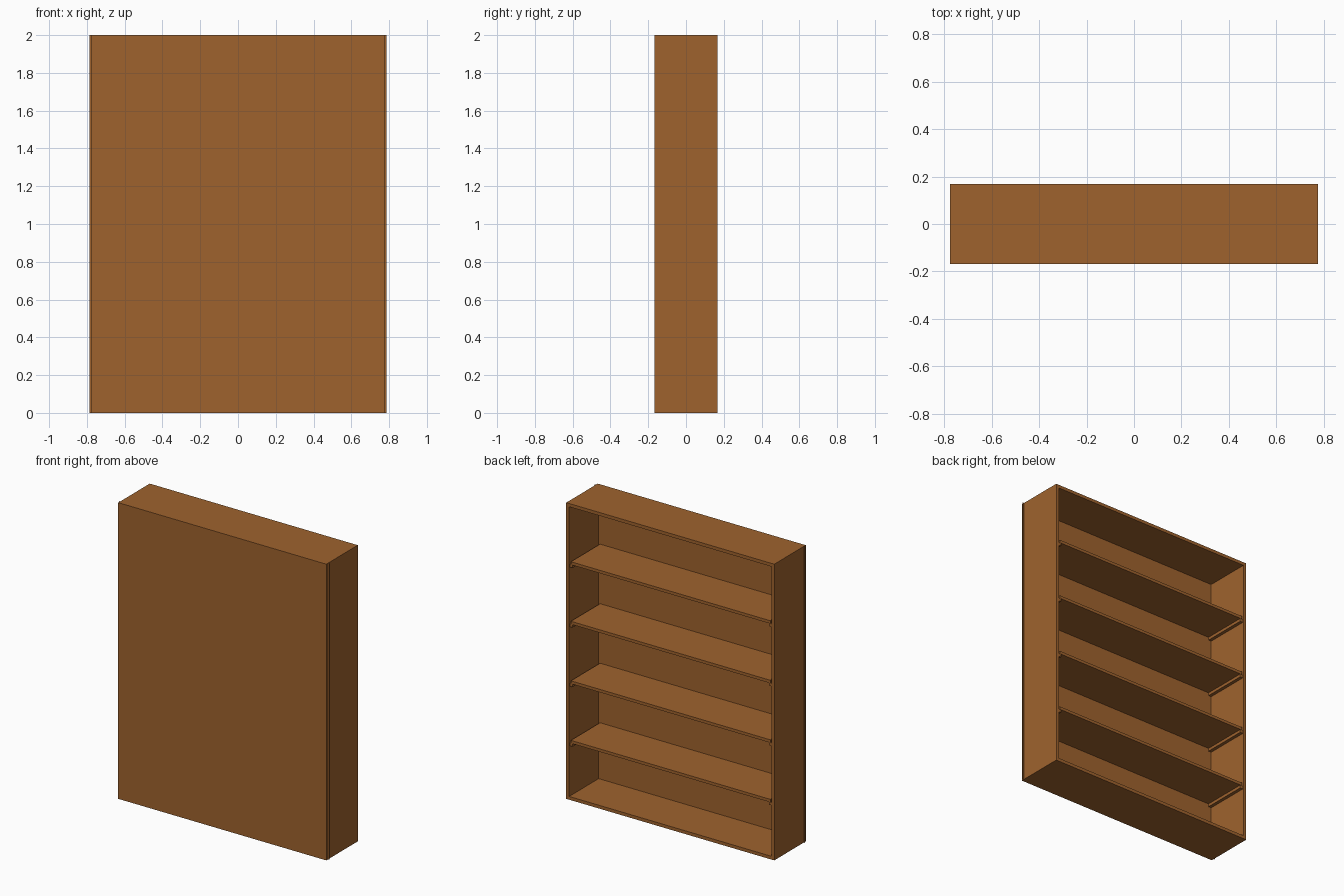
import bpy

default_cube = bpy.data.objects.get("Cube")
if default_cube:
    bpy.data.objects.remove(default_cube, do_unlink=True)

wood = bpy.data.materials.new("warm_brown_wood")
wood.use_nodes = True
WOOD_COLOUR = (0.345, 0.124, 0.027, 1)
wood.diffuse_color = WOOD_COLOUR
wood.node_tree.nodes["Principled BSDF"].inputs["Base Color"].default_value = WOOD_COLOUR


def board(name, x, y, z):
    """Add a box spanning the given (low, high) range on each axis."""
    spans = (x, y, z)
    bpy.ops.mesh.primitive_cube_add(size=1)
    obj = bpy.context.object
    obj.name = name
    obj.location = [(low + high) / 2 for low, high in spans]
    obj.scale = [high - low for low, high in spans]
    obj.data.materials.append(wood)
    return obj


HALF_W, HALF_D, HEIGHT = 0.777, 0.168, 2.0
THICK = 0.022
INNER_W = HALF_W - THICK
PANEL_Y = -HALF_D + 0.02      # inner face of the closed panel
DEPTH = (PANEL_Y, HALF_D)

# Closed panel and the thin sheet behind it, just wider than the case
board("closing_panel", (-HALF_W, HALF_W), (-HALF_D, PANEL_Y), (0, HEIGHT))
board("backing_sheet", (-0.787, 0.787), (PANEL_Y, PANEL_Y + 0.001), (0, HEIGHT))

# Outer case
board("bottom_board", (-INNER_W, INNER_W), DEPTH, (0, THICK))
board("top_board", (-INNER_W, INNER_W), DEPTH, (HEIGHT - THICK, HEIGHT))
for side, sign in (("left", 1), ("right", -1)):
    board(side + "_side", sorted((sign * INNER_W, sign * HALF_W)), DEPTH, (0, HEIGHT))

# Shelves resting on a cleat at each end
for i in range(4):
    z = 0.392 + 0.402 * i
    board(f"shelf_{i + 1}", (1e-2 - INNER_W, INNER_W - 1e-2),
          (PANEL_Y, HALF_D - 0.004), (z - 0.01, z + 0.01))
    for side, sign in (("left", 1), ("right", -1)):
        board(f"{side}_cleat_{i + 1}", sorted((sign * (INNER_W - 0.022), sign * INNER_W)),
              (PANEL_Y, HALF_D - 0.006), (z - 0.03, z - 0.01))
